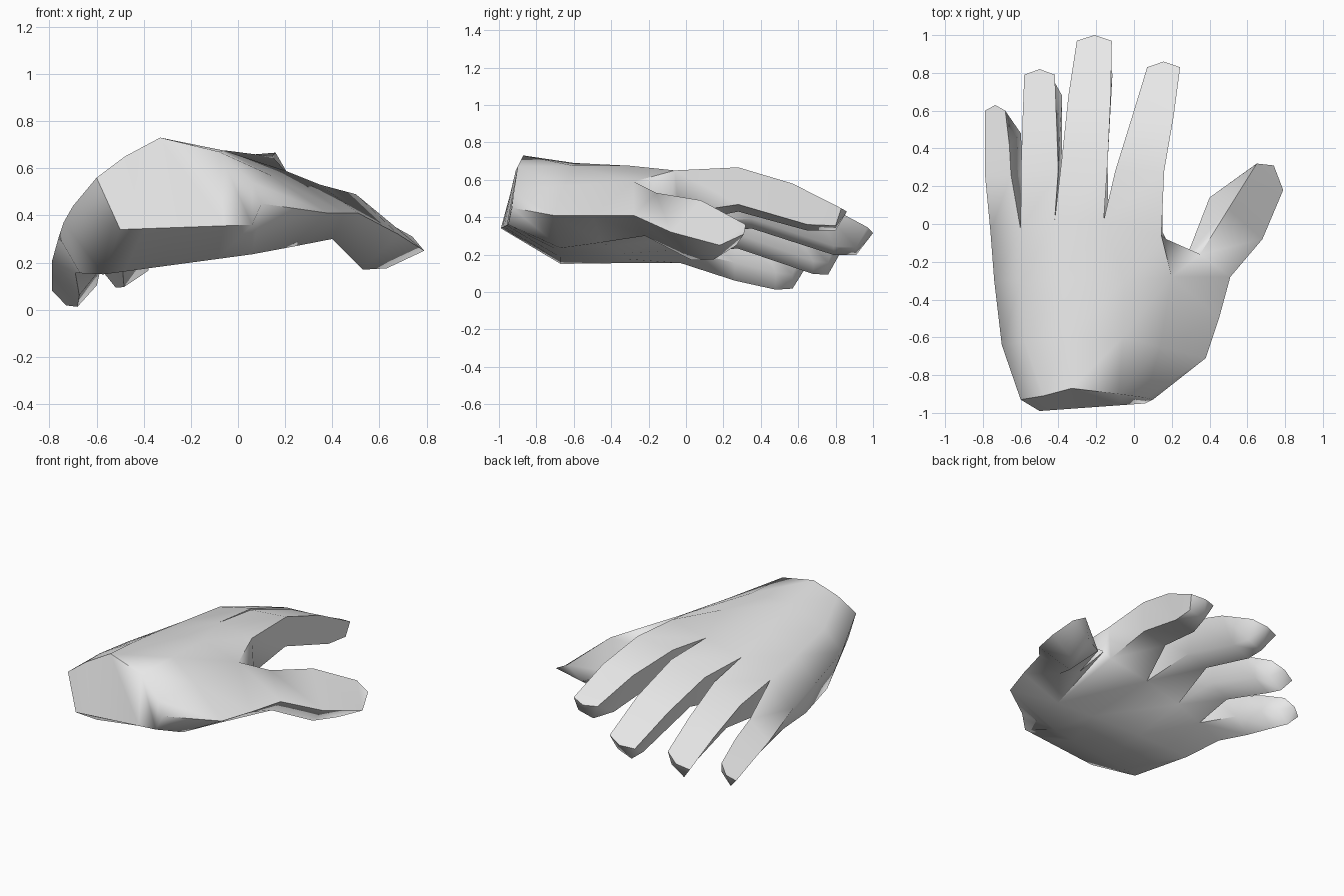
import bpy
import bmesh
from math import radians, sin, cos
from mathutils import Vector

cube = bpy.data.objects.get("Cube")
if cube:
    bpy.data.objects.remove(cube, do_unlink=True)

GREY = (0.8, 0.8, 0.8, 1.0)
skin = bpy.data.materials.new("light_grey")
skin.use_nodes = True
skin.diffuse_color = GREY
skin.node_tree.nodes["Principled BSDF"].inputs["Base Color"].default_value = GREY


def add_ring(bm, points):
    return [bm.verts.new(point) for point in points]


def bridge(bm, first, second, skip=()):
    """Join two closed rings of equal length with quads."""
    count = len(first)
    for i in range(count):
        j = (i + 1) % count
        if i not in skip:
            bm.faces.new((first[i], first[j], second[j], second[i]))


def close_tip(bm, ring, apex):
    """Close a ring with a fan of triangles around one apex."""
    tip = bm.verts.new(apex)
    for i, vert in enumerate(ring):
        bm.faces.new((vert, ring[(i + 1) % len(ring)], tip))


def palm_row(top, side, low_right, low_left, arch):
    """Back-of-hand points, thumb-side point, then a slightly arched underside."""
    top = [Vector(point) for point in top]
    left, right = Vector(low_left), Vector(low_right)
    span = top[-1].x - top[0].x
    under = []
    for point in top:
        t = (point.x - top[0].x) / span
        under.append(left.lerp(right, t) + Vector((0, 0, 4 * arch * t * (1 - t))))
    return top + [Vector(side)] + under[::-1]


def finger_ring(station, tilt, lean, taper):
    """Four corners of a finger section: top pair, then a narrower low pair."""
    y, x, z, width, depth, shift = station
    centre = Vector((x, y, z))
    across = Vector((cos(tilt), 0, sin(tilt))) * width / 2
    steep = tilt + radians(8)
    under = Vector((cos(steep), 0, sin(steep))) * width * taper / 2
    low = centre + Vector((sin(lean) * depth, -shift, -cos(lean) * depth))
    return [centre - across, centre + across, low + under, low - under]


# Palm: rows from the wrist to the finger clefts
PALM = [
    palm_row([(-.6, -.93, .56), (-.48, -.91, .65), (-.33, -.87, .73),
              (-.08, -.9, .67), (.06, -.92, .54)],
             (.1, -.93, .45), (.06, -.95, .36), (-.5, -.99, .34), 0),
    palm_row([(-.7, -.64, .44), (-.58, -.62, .57), (-.36, -.6, .69),
              (-.06, -.6, .675), (.14, -.65, .57)],
             (.38, -.71, .41), (.06, -.67, .235), (-.57, -.67, .15), 0),
    palm_row([(-.74, -.3, .37), (-.6, -.3, .52), (-.39, -.3, .64),
              (-.05, -.3, .675), (.2, -.28, .59)],
             (.45, -.5, .41), (.22, -.45, .265), (-.67, -.3, .155), .01),
    palm_row([(-.76, -.04, .31), (-.6, -.03, .46), (-.42, .02, .58),
              (-.16, .02, .64), (.145, -.06, .65)],
             (.17, -.08, .48), (.15, -.04, .42), (-.69, -.03, .155), .04),
]

# Fingers: tilt, lean, underside taper, then stations of
# (y, x, top z, width, depth, how far the underside sits back)
FINGERS = {
    "little": (40, 30, .72, [(.26, -.72, .265, .18, .18, .0),
                             (.42, -.725, .205, .17, .17, -.06),
                             (.6, -.735, .125, .14, .08, .03)]),
    "ring": (26, 18, .62, [(.28, -.5, .46, .22, .2, .0),
                           (.55, -.5, .34, .2, .22, -.13),
                           (.79, -.5, .21, .18, .09, .03)]),
    "middle": (13, 13, .58, [(.35, -.26, .59, .25, .23, .0),
                             (.68, -.235, .475, .23, .26, -.11),
                             (.97, -.21, .325, .19, .11, .06)]),
    "index": (5, 11, .65, [(.28, .03, .655, .26, .21, .0),
                           (.57, .1, .57, .22, .23, -.08),
                           (.83, .157, .44, .175, .1, .03)]),
}

bm = bmesh.new()
rows = [add_ring(bm, row) for row in PALM]
wrist, heel, saddle, knuckles = rows
bridge(bm, wrist, heel)
bridge(bm, heel, saddle)
bridge(bm, saddle, knuckles, skip=(4, 5))

# Wrist cap made of strips between the back and the underside
for i in range(4):
    bm.faces.new((wrist[i], wrist[i + 1], wrist[-2 - i], wrist[-1 - i]))
bm.faces.new(wrist[4:7])

# Each finger grows from its own segment of the last palm row
for i, (tilt, lean, taper, stations) in enumerate(FINGERS.values()):
    previous = [knuckles[i], knuckles[i + 1], knuckles[-2 - i], knuckles[-1 - i]]
    for station in stations:
        section = finger_ring(station, radians(tilt), radians(lean), taper)
        ring = add_ring(bm, section)
        bridge(bm, previous, ring)
        previous = ring
    nail = (previous[0].co + previous[1].co) / 2 + Vector((0, .03, -.01))
    close_tip(bm, previous, nail)
bm.faces.new(knuckles[4:7])

# Web of skin between the thumb and the index finger
web = knuckles[5]
bm.faces.new((saddle[4], knuckles[4], web))
bm.faces.new((saddle[6], web, knuckles[6]))

# Thumb: sections of top ridge, outer edge, underside and inner edge
THUMB = [
    [(.35, -.16, .53), (.51, -.28, .41), (.4, -.22, .3), (.28, -.17, .34)],
    [(.5, .08, .49), (.68, -.08, .32), (.53, .03, .17), (.4, .14, .3)],
    [(.65, .32, .36), (.79, .18, .25), (.63, .15, .175), (.58, .27, .25)],
]
previous = saddle[4:7] + [web]
for points in THUMB:
    ring = add_ring(bm, points)
    bridge(bm, previous, ring)
    previous = ring
close_tip(bm, previous, (.74, .31, .31))

# One continuous surface, smooth with crisp finger edges
bmesh.ops.recalc_face_normals(bm, faces=bm.faces[:])
mesh = bpy.data.meshes.new("hand")
bm.to_mesh(mesh)
bm.free()
mesh.materials.append(skin)
hand = bpy.data.objects.new("hand", mesh)
bpy.context.collection.objects.link(hand)
bpy.ops.object.select_all(action="DESELECT")
hand.select_set(True)
bpy.context.view_layer.objects.active = hand
bpy.ops.object.shade_smooth_by_angle(angle=radians(72))
